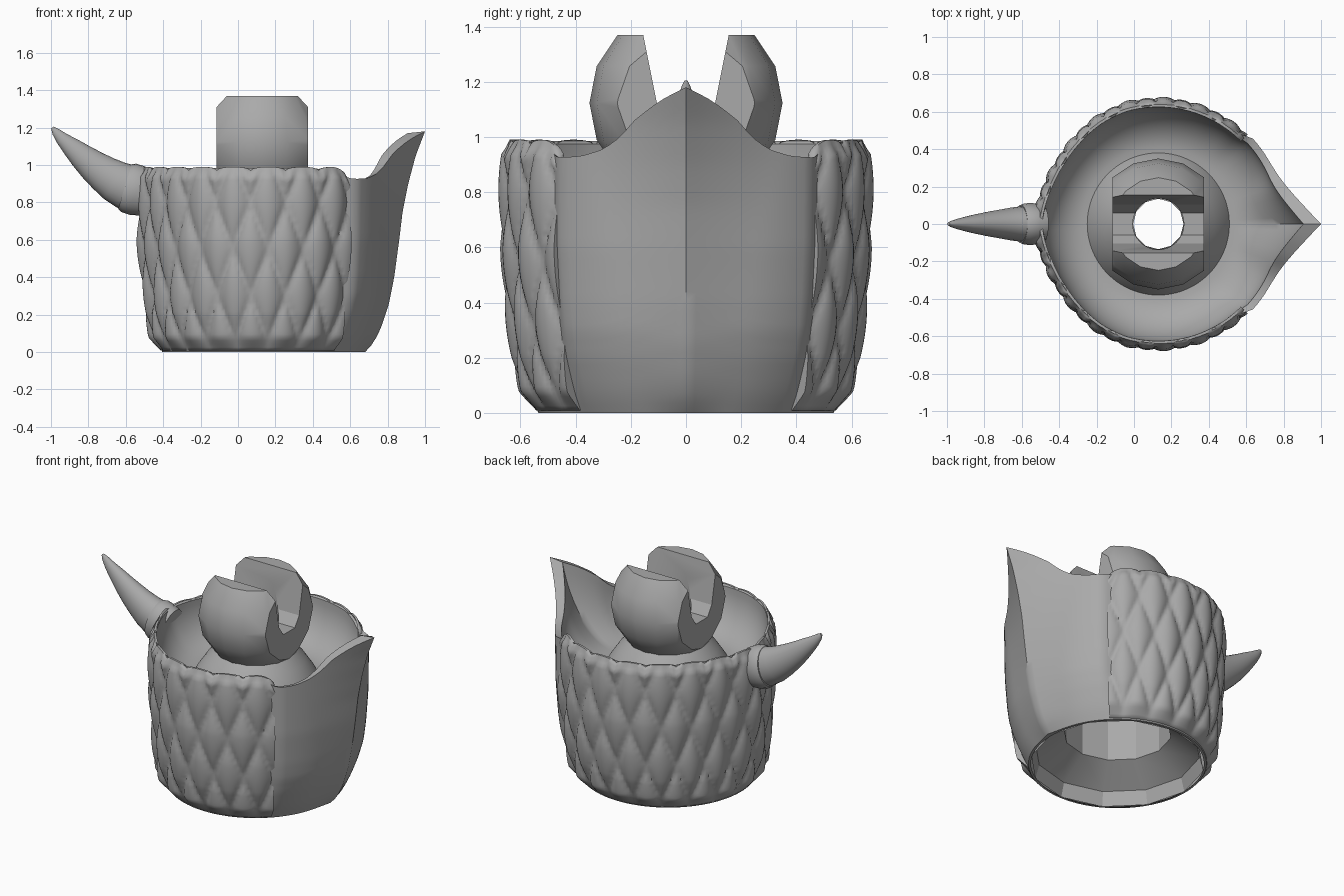
import bpy, bmesh, math
from math import sin, cos, pi, radians, sqrt, acos
from mathutils import Vector

cube = bpy.data.objects.get("Cube")
if cube:
    bpy.data.objects.remove(cube, do_unlink=True)

CX = 0.13  # axis of the cup

grey = bpy.data.materials.new("plain_grey")
grey.use_nodes = True
grey.diffuse_color = (0.4, 0.4, 0.4, 1)
grey.node_tree.nodes["Principled BSDF"].inputs["Base Color"].default_value = (0.4, 0.4, 0.4, 1)


def lerp(table, x):
    """Piecewise linear lookup in (key, value) pairs."""
    if x <= table[0][0]:
        return table[0][1]
    for (a, va), (b, vb) in zip(table, table[1:]):
        if x <= b:
            return va + (vb - va) * (x - a) / (b - a)
    return table[-1][1]


def finish(name, bm, angle=40):
    bmesh.ops.recalc_face_normals(bm, faces=bm.faces)
    mesh = bpy.data.meshes.new(name)
    bm.to_mesh(mesh)
    bm.free()
    obj = bpy.data.objects.new(name, mesh)
    bpy.context.collection.objects.link(obj)
    mesh.materials.append(grey)
    bpy.ops.object.select_all(action='DESELECT')
    obj.select_set(True)
    bpy.context.view_layer.objects.active = obj
    if angle:
        bpy.ops.object.shade_smooth_by_angle(angle=radians(angle))
    return obj


def loft(name, rings, wrap=True, cap=False, angle=40):
    """Skin a list of equal-length point rings."""
    bm = bmesh.new()
    rows = [[bm.verts.new(p) for p in ring] for ring in rings]
    n = len(rows[0])
    for lo, hi in zip(rows, rows[1:]):
        for i in range(n if wrap else n - 1):
            j = (i + 1) % n
            bm.faces.new((lo[i], lo[j], hi[j], hi[i]))
    if cap:
        bm.faces.new(rows[0])
        bm.faces.new(rows[-1])
    return finish(name, bm, angle)


def polar(r, th, z):
    return (CX + r * cos(th), r * sin(th), z)


def lathe(name, profile, n, angle=40):
    return loft(name, [[polar(r, 2 * pi * i / n, z) for i in range(n)] for r, z in profile], angle=angle)


# Cup outline: round radius, reach of the prow, then rim height, prow fullness and rear flattening by angle
RADIUS = [(0, .535), (.05, .555), (.1, .57), (.2, .593), (.4, .618), (.6, .632), (1.2, .64)]
REACH = [(0, .55), (.05, .595), (.13, .635), (.25, .675), (.4, .705), (.6, .732), (.75, .75), (.9, .78),
         (1.05, .82), (1.18, .87)]
RIM = [(0, 1.18), (7, 1.13), (15, 1.06), (20, 1.0), (26, .955), (34, .93), (44, .925), (52, .96), (65, .985)]
FULL = [(0, .045), (42, .045), (50, 0)]
FLAT = [(105, 0), (120, .01), (135, .024), (147, .03), (160, .026), (170, .015), (180, .004)]


def by_angle(table, th):
    return lerp(table, abs(math.degrees((th + pi) % (2 * pi) - pi)))


def wall_radius(z, th):
    return lerp(RADIUS, z) - by_angle(FLAT, th) * min(1, z / .4)


def prow_radius(r, reach, th):
    """Circle with tangent lines running to a point at angle zero."""
    th = abs((th + pi) % (2 * pi) - pi)
    a = acos(min(1, r / max(r, reach)))
    return r / cos(a - th) if th < a else r


# Cup body: foot, outer wall, lip, bowl and pedestal in one skin
N = 120
angles = [2 * pi * i / N for i in range(N)]
rings = [[polar(.52, th, 0) for th in angles]]
for k in range(33):
    ring = []
    for th in angles:
        z = by_angle(RIM, th) * k / 32
        r = wall_radius(z, th) + by_angle(FULL, th) * min(1, z / .3)
        ring.append(polar(prow_radius(r, lerp(REACH, z), th), th, z))
    rings.append(ring)
for k in range(13):
    f = k / 12
    ring = []
    for th in angles:
        top = by_angle(RIM, th) - .01
        z = top + (.69 - top) * sin(f * pi / 2)
        swell = .4 * by_angle(FULL, th) - by_angle(FLAT, th)
        r = .38 + (.245 + swell * (1 - f)) * cos(f * pi / 2)
        reach = r + (lerp(REACH, top) - .09 - .643) * (1 - f)
        ring.append(polar(prow_radius(r, reach, th), th, z))
    rings.append(ring)
for r, z in ((.36, .73), (.3, .82), (.24, .88), (.2, .92)):
    rings.append([polar(r, th, z) for th in angles])
loft("cup_body", rings)

# Hollow underside
lathe("foot_cavity", [(.525, 0), (.5, .09), (.325, .21), (.325, .6), (.135, .82), (.135, .95)], 12, 25)

# Quilted scale layer around the round part
COLS, ROWS = 192, 56
PITCH = 270 / 16
rings = []
for k in range(-1, ROWS + 2):
    t = min(max(k / ROWS, 0), 1)
    ring = []
    for i in range(-1, COLS + 2):
        u = min(max(i / COLS, 0), 1)
        deg = 45 + 270 * u
        a = (deg - 45) / PITCH - .5
        edge = max(0, 1 - min(deg - 45, 315 - deg) / 10)
        z = .008 + t * (.962 - .035 * edge ** 2 + .02 * sqrt(max(0, 1 - (2 * (a - round(a))) ** 2)))
        b = (z - .8) / .5
        p, q = (2 * (s - round(s)) for s in (a + b, a - b))
        bump = max(0, (1 - p * p) * (1 - q * q)) ** .6
        fade = min(1, (1 - t) / .06 + .1, t / .08 + .1)
        r = wall_radius(z, radians(deg)) + (.012 + .034 * bump) * fade
        if i < 0 or i > COLS or k < 0 or k > ROWS:
            r = wall_radius(z, radians(deg)) - .012
        ring.append(polar(r, radians(deg), z))
    rings.append(ring)
loft("scale_layer", rings, wrap=False, angle=60)


# Horn and its collar: oval rings along a rising curve
def horn(name, path, width):
    rings = []
    for i, (x, z, r) in enumerate(path):
        a, b = path[max(0, i - 1)], path[min(len(path) - 1, i + 1)]
        d = Vector((b[0] - a[0], 0, b[1] - a[1])).normalized()
        up = Vector((-d.z, 0, d.x))
        c = Vector((x, 0, z))
        rings.append([c + up * r * cos(w) + Vector((0, width * r * sin(w), 0))
                      for w in (2 * pi * j / 24 for j in range(24))])
    loft(name, rings, cap=True)


horn("horn", [(-.56, .872, .121), (-.6, .885, .122), (-.66, .915, .112), (-.72, .955, .098), (-.78, 1.0, .084),
              (-.84, 1.05, .068), (-.89, 1.095, .053), (-.94, 1.14, .036), (-.975, 1.178, .022),
              (-.992, 1.2, .009)], .78)
horn("horn_collar", [(-.49, .85, .125), (-.54, .864, .136), (-.585, .878, .135), (-.605, .884, .125)], .82)

# Ball joint: faceted sphere trimmed flat, with a slot and a bore
BZ = 1.123
bm = bmesh.new()
bmesh.ops.create_uvsphere(bm, u_segments=16, v_segments=8, radius=.35)
bmesh.ops.translate(bm, verts=bm.verts, vec=(CX, 0, BZ))
ball = finish("ball_joint", bm, 0)

bm = bmesh.new()
bmesh.ops.create_cube(bm, size=1)
bmesh.ops.scale(bm, verts=bm.verts, vec=(.49, 1, 1))
bmesh.ops.translate(bm, verts=bm.verts, vec=(CX, 0, 1.37 - .5))
trim = finish("trim_cutter", bm, 0)

half = [(.06, 1.055), (.105, 1.12), (.165, 1.42)]
outline = half + [(-y, z) for y, z in reversed(half)]
slot = loft("slot_cutter", [[(x, y, z) for y, z in outline] for x in (CX - .5, CX + .5)], cap=True, angle=0)
bore = loft("bore_cutter", [[polar(.137, 2 * pi * i / 32, z) for i in range(32)] for z in (.5, 1.6)],
            cap=True, angle=0)

bpy.ops.object.select_all(action='DESELECT')
ball.select_set(True)
bpy.context.view_layer.objects.active = ball
for cutter, op in ((trim, 'INTERSECT'), (slot, 'DIFFERENCE'), (bore, 'DIFFERENCE')):
    cutter.hide_render = True
    mod = ball.modifiers.new(cutter.name, 'BOOLEAN')
    mod.object, mod.operation, mod.solver = cutter, op, 'EXACT'
    bpy.ops.object.modifier_apply(modifier=mod.name)
    bpy.data.objects.remove(cutter, do_unlink=True)
bpy.ops.object.shade_smooth_by_angle(angle=radians(23))
